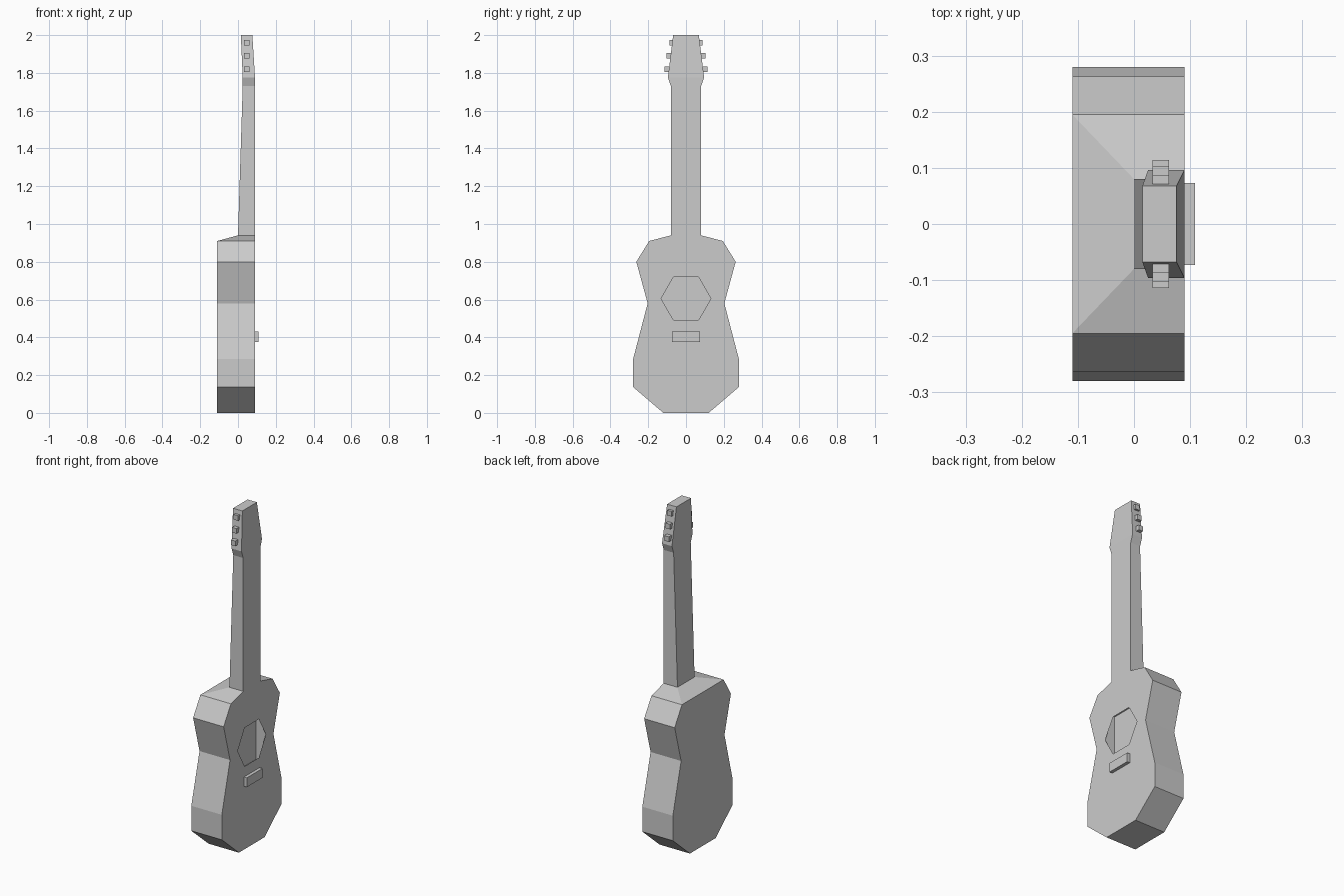
import bpy
import bmesh
import math

cube = bpy.data.objects.get("Cube")
if cube:
    bpy.data.objects.remove(cube, do_unlink=True)

grey = bpy.data.materials.new("plain grey")
grey.use_nodes = True
colour = (0.6, 0.6, 0.6, 1)
grey.diffuse_color = colour
grey.node_tree.nodes["Principled BSDF"].inputs["Base Color"].default_value = colour

FRONT, BACK = 0.09, -0.11


def finish(bm, name):
    mesh = bpy.data.meshes.new(name)
    bm.to_mesh(mesh)
    bm.free()
    mesh.materials.append(grey)
    obj = bpy.data.objects.new(name, mesh)
    bpy.context.collection.objects.link(obj)
    return obj


def box(name, low, high, open_front=False):
    bm = bmesh.new()
    bmesh.ops.create_cube(bm, size=1)
    for v in bm.verts:
        for i in range(3):
            v.co[i] = high[i] if v.co[i] > 0 else low[i]
    if open_front:
        front = [f for f in bm.faces if f.normal.x > 0.9]
        bmesh.ops.delete(bm, geom=front, context="FACES")
        bmesh.ops.reverse_faces(bm, faces=bm.faces[:])
    return finish(bm, name)


def loft(name, rows, hole=None):
    """Skin rows of (half width, height, back x, front x); the front may have a hole."""
    bm = bmesh.new()
    rings = [[bm.verts.new(p) for p in ((b, -w, z), (f, -w, z), (f, w, z), (b, w, z))]
             for w, z, b, f in rows]
    for low, high in zip(rings, rings[1:]):
        for i in range(4):
            if hole and i == 1:
                continue
            j = (i + 1) % 4
            bm.faces.new((low[i], low[j], high[j], high[i]))
    bm.faces.new(rings[0][::-1])
    bm.faces.new(rings[-1])
    if hole:
        rim = [bm.verts.new(p) for p in hole]
        outline = [r[1] for r in rings] + [r[2] for r in reversed(rings)]
        edges = []
        for loop in (outline, rim):
            for a, b in zip(loop, loop[1:] + loop[:1]):
                edges.append(bm.edges.get((a, b)) or bm.edges.new((a, b)))
        bmesh.ops.triangle_fill(bm, edges=edges, use_beauty=True, normal=(1, 0, 0))
        bm.normal_update()
        flipped = [f for f in bm.faces if f.normal.x < -0.9
                   and all(v.co.x > FRONT - 0.001 for v in f.verts)]
        bmesh.ops.reverse_faces(bm, faces=flipped)
    return finish(bm, name)


# Body with a six-sided sound hole
outline = [(0.12, 0), (0.28, 0.137), (0.28, 0.285), (0.203, 0.58), (0.263, 0.80), (0.195, 0.91)]
body_rows = [(w, z, BACK, FRONT) for w, z in outline] + [(0.08, 0.94, 0, FRONT)]
hexagon = [(FRONT, 0.132 * math.cos(k * math.pi / 3), 0.605 + 0.132 * math.sin(k * math.pi / 3))
           for k in range(6)]
loft("body", body_rows, hexagon)
box("sound_hole_cavity", (0.026, -0.132, 0.44), (FRONT, 0.132, 0.77), open_front=True)

# Neck and flared headstock
loft("neck", [(0.08, 0.94, 0, FRONT), (0.08, 1.73, 0.025, FRONT)])
loft("headstock", [(0.08, 1.73, 0.025, FRONT), (0.096, 1.775, 0.025, FRONT), (0.068, 2.0, 0.015, 0.076)])

# Bridge
box("bridge", (FRONT, -0.073, 0.375), (0.109, 0.073, 0.43))

# Tuning pegs
for side, label in ((1, "right"), (-1, "left")):
    for n, (z, reach) in enumerate(((1.82, 0.114), (1.89, 0.103), (1.96, 0.087)), 1):
        ys = sorted((side * (reach - 0.03), side * reach))
        box(f"{label}_peg_{n}", (0.033, ys[0], z - 0.015), (0.062, ys[1], z + 0.015))
